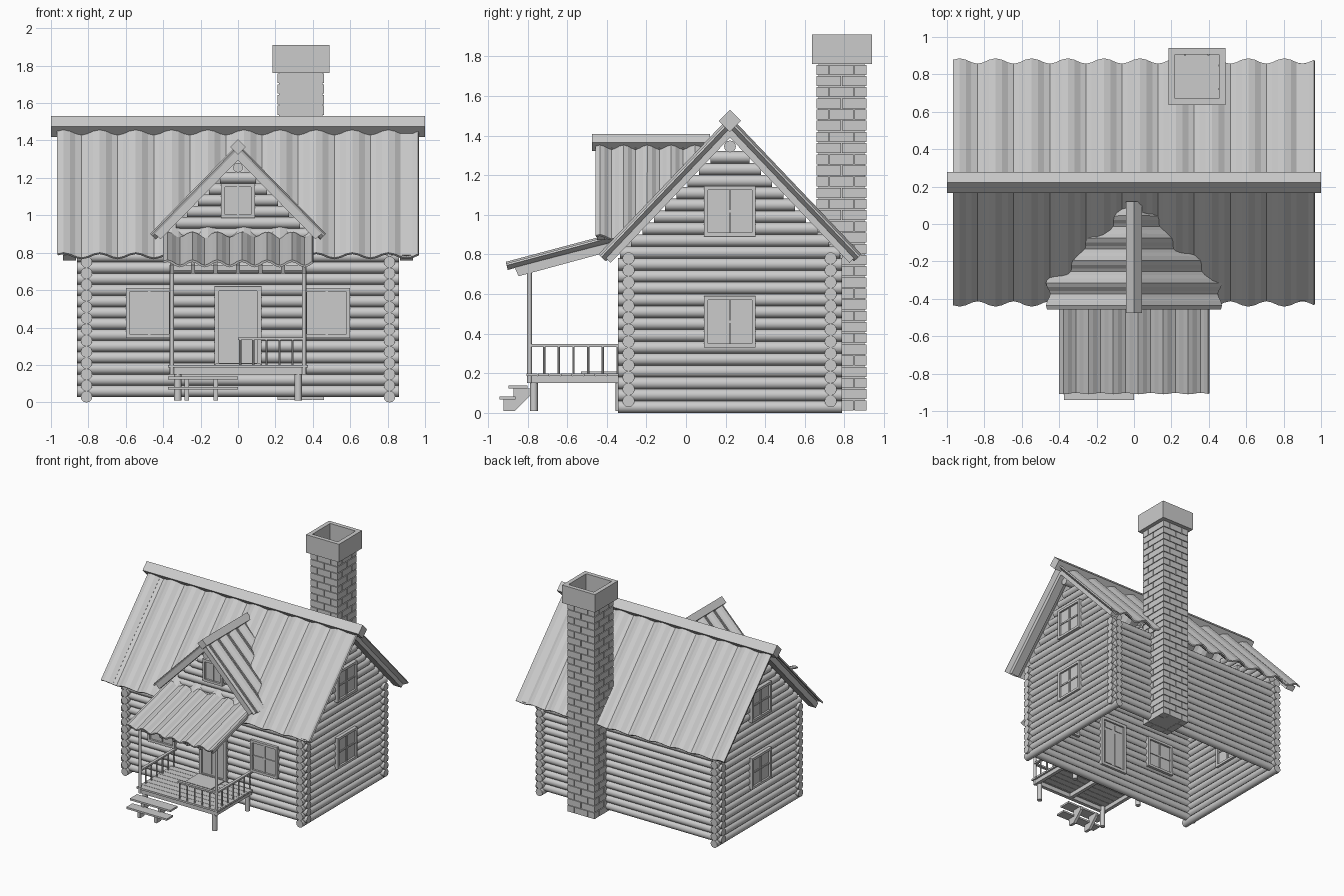
import bpy, bmesh
from math import sin, pi, radians, sqrt
from mathutils import Vector, Matrix

if "Cube" in bpy.data.objects:
    bpy.data.objects.remove(bpy.data.objects["Cube"])

R, PITCH = 0.031, 0.06
CY = 0.222                      # ridge line in y
SLOPE, RIDGE = 1.05, 1.46       # main roof
D_SLOPE, D_RIDGE = 1.02, 1.35   # dormer roof


def finish(name, bm, smooth=False):
    bmesh.ops.recalc_face_normals(bm, faces=bm.faces)
    me = bpy.data.meshes.new(name)
    bm.to_mesh(me)
    bm.free()
    if smooth:
        me.shade_smooth()
        me.set_sharp_from_angle(angle=radians(40))
    ob = bpy.data.objects.new(name, me)
    bpy.context.collection.objects.link(ob)
    return ob


def prism(bm, pts, axis, lo, hi):
    """Extrude a 2D outline along x (points are y,z) or y (points are x,z)."""
    put = (lambda a, p: (a, p[0], p[1])) if axis == 'x' else (lambda a, p: (p[0], a, p[1]))
    A = [bm.verts.new(put(lo, p)) for p in pts]
    B = [bm.verts.new(put(hi, p)) for p in pts]
    bm.faces.new(A)
    bm.faces.new(B[::-1])
    for i in range(len(pts)):
        j = (i + 1) % len(pts)
        bm.faces.new((A[i], B[i], B[j], A[j]))


def slab(bm, axis, u0, u1, z0, z1, d0, d1):
    prism(bm, [(u0, z0), (u1, z0), (u1, z1), (u0, z1)], axis, d0, d1)


def box(bm, x0, x1, y0, y1, z0, z1):
    slab(bm, 'x', y0, y1, z0, z1, x0, x1)


def rod(bm, p, q, r, n=12):
    p, q = Vector(p), Vector(q)
    d = q - p
    m = Matrix.Translation((p + q) / 2) @ Vector((0, 0, 1)).rotation_difference(d).to_matrix().to_4x4()
    bmesh.ops.create_cone(bm, cap_ends=True, segments=n, radius1=r, radius2=r, depth=d.length, matrix=m)


def sheet(name, a0, a1, waves, amp, top, low, axis, cut=None):
    """Corrugated sheet: waves run along `axis`, from 2D point top to low."""
    bm = bmesh.new()
    d = Vector(low) - Vector(top)
    n = Vector((-d.y, d.x)).normalized()
    if n.y < 0:
        n = -n
    N, rows = waves * 6, []
    for i in range(N + 1):
        off = n * amp * sin(2 * pi * i / 6 + pi / 6)
        a = a0 + (a1 - a0) * i / N
        row = []
        for e in (top, low):
            u, z = Vector(e) + off
            row.append(bm.verts.new((a, u, z) if axis == 'x' else (u, a, z)))
        rows.append(row)
    for r, s in zip(rows, rows[1:]):
        bm.faces.new((r[0], r[1], s[1], s[0]))
    if cut:   # trim where the sheet sinks into the main roof
        bmesh.ops.bisect_plane(bm, geom=bm.verts[:] + bm.edges[:] + bm.faces[:],
                               plane_co=cut[0], plane_no=cut[1], clear_outer=True)
    ob = finish(name, bm)
    m = ob.modifiers.new("thickness", 'SOLIDIFY')
    m.thickness, m.offset = 0.012, 0


def chevron(bm, c, half, apex_top, slope, thick, axis, lo, hi):
    """Inverted V of bargeboards with square-cut ends."""
    k = thick * slope / (1 + slope * slope)
    zt, zb = apex_top - half * slope, apex_top - thick - (half - k) * slope
    prism(bm, [(c, apex_top), (c + half, zt), (c + half - k, zb), (c, apex_top - thick),
               (c - half + k, zb), (c - half, zt)], axis, lo, hi)


# log walls with gables
bm = bmesh.new()
for i in range(13):
    z = 0.06 + PITCH * i
    for y in (-0.29, 0.73):
        rod(bm, (-0.86, y, z), (0.86, y, z), R)
for i in range(22):
    z = 0.03 + PITCH * i
    h = min(0.565, (1.425 - z - R) / SLOPE)
    for x in (-0.81, 0.81):
        rod(bm, (x, CY - h, z), (x, CY + h, z), R)
rod(bm, (-0.9, CY, 1.345), (0.9, CY, 1.345), 0.03)
finish("log_walls", bm, True)

# dormer log front
bm = bmesh.new()
for i in range(13, 20):
    z = 0.06 + PITCH * i
    h = min(0.42, (1.33 - z - R) / D_SLOPE)
    rod(bm, (-h, -0.29, z), (h, -0.29, z), R)
rod(bm, (0, -0.43, 1.255), (0, 0, 1.255), 0.026)
finish("dormer_logs", bm, True)

# main roof
for s, nm in ((-1, "front"), (1, "back")):
    sheet("main_roof_" + nm, -0.965, 0.965, 10, 0.02, (CY, RIDGE),
          (CY + s * 0.645, RIDGE - 0.645 * SLOPE), 'x')
bm = bmesh.new()
for x in (-0.9, 0.9):
    chevron(bm, CY, 0.635, 1.455, SLOPE, 0.065, 'x', x - 0.035, x + 0.035)
finish("main_bargeboards", bm)
bm = bmesh.new()
h = 0.056
prism(bm, [(CY - h, 1.474), (CY, 1.474 - h), (CY + h, 1.474), (CY, 1.474 + h)], 'x', -1, 1)
finish("main_ridge_beam", bm)

# dormer roof
for s, nm in ((-1, "left"), (1, "right")):
    sheet("dormer_roof_" + nm, -0.455, 0.145, 5, 0.016, (0, D_RIDGE),
          (s * 0.455, D_RIDGE - 0.455 * D_SLOPE), 'y',
          ((0, CY, RIDGE - 0.03), (0, SLOPE, -1)))
bm = bmesh.new()
chevron(bm, 0, 0.445, 1.355, D_SLOPE, 0.06, 'y', -0.45, -0.41)
finish("dormer_bargeboards", bm)
bm = bmesh.new()
h = 0.042
prism(bm, [(-h, 1.365), (0, 1.365 - h), (h, 1.365), (0, 1.365 + h)], 'y', -0.475, 0.12)
finish("dormer_ridge_beam", bm)


# windows and door
def frame(bm, axis, c, w, z0, z1, d, b=0.02, t=0.05):
    u0, u1 = c - w / 2, c + w / 2
    slab(bm, axis, u0, u0 + b, z0, z1, d - t, d + t)
    slab(bm, axis, u1 - b, u1, z0, z1, d - t, d + t)
    slab(bm, axis, u0 + b, u1 - b, z1 - b, z1, d - t, d + t)
    slab(bm, axis, u0 + b, u1 - b, z0, z0 + b, d - t, d + t)


def window(name, axis, c, w, z0, z1, d, cross=True):
    bm = bmesh.new()
    frame(bm, axis, c, w, z0, z1, d)
    slab(bm, axis, c - w / 2 + 0.01, c + w / 2 - 0.01, z0 + 0.01, z1 - 0.01, d - 0.034, d + 0.034)
    slab(bm, axis, c - 0.006, c + 0.006, z0 + 0.02, z1 - 0.02, d - 0.042, d + 0.042)
    if cross:
        zm = (z0 + z1) / 2
        slab(bm, axis, c - w / 2 + 0.02, c + w / 2 - 0.02, zm - 0.006, zm + 0.006, d - 0.041, d + 0.041)
    finish(name, bm)


for x, nm in ((-1, "left"), (1, "right")):
    window(nm + "_lower_window", 'x', CY, 0.26, 0.33, 0.59, x * 0.81)
    window(nm + "_upper_window", 'x', CY, 0.26, 0.89, 1.145, x * 0.81)
    window("front_window_" + nm, 'y', x * 0.475, 0.25, 0.345, 0.61, -0.29)
window("dormer_window", 'y', 0, 0.18, 0.985, 1.17, -0.29, False)
bm = bmesh.new()
frame(bm, 'y', 0, 0.25, 0.185, 0.62, -0.29, 0.024)
box(bm, -0.11, 0.11, -0.326, -0.254, 0.19, 0.61)
for s in (-1, 1):
    for z0, z1 in ((0.22, 0.51), (0.535, 0.58)):
        box(bm, s * 0.048 - 0.034, s * 0.048 + 0.034, -0.331, -0.249, z0, z1)
finish("door", bm)

# chimney: inset core, running-bond bricks, hollow cap
bm = bmesh.new()
X0, Y0, W, ROWS, G = 0.21, 0.66, 0.25, 31, 0.003
dz = 1.75 / ROWS
box(bm, X0 + 0.008, X0 + W - 0.008, Y0 + 0.008, Y0 + W - 0.008, 0.015, 1.765)
for k in range(ROWS):
    z = 0.01 + k * dz
    cuts = [0, 0.5, 1] if k % 2 else [0, 0.25, 0.75, 1]
    for i in range(len(cuts) - 1):
        for j in range(len(cuts) - 1):
            if len(cuts) == 4 and i == j == 1:
                continue
            e = [G if c not in (0, 1) else 0 for c in cuts]
            box(bm, X0 + W * cuts[i] + e[i], X0 + W * cuts[i + 1] - e[i + 1],
                Y0 + W * cuts[j] + e[j], Y0 + W * cuts[j + 1] - e[j + 1], z + G, z + dz - G)
finish("chimney_bricks", bm)
bm = bmesh.new()
xa, xb, ya, yb, t = 0.185, 0.49, 0.635, 0.94, 0.035
for c in ((xa, xb, ya, ya + t), (xa, xb, yb - t, yb), (xa, xa + t, ya + t, yb - t), (xb - t, xb, ya + t, yb - t)):
    box(bm, *c, 1.76, 1.91)
finish("chimney_cap", bm)

# porch roof with rafters and front beam
sheet("porch_roof", -0.4, 0.4, 6, 0.015, (-0.34, 0.892), (-0.905, 0.742), 'x')
bm = bmesh.new()
for x in (-0.353, -0.24, -0.12, 0, 0.12, 0.24, 0.353):
    prism(bm, [(-0.865, 0.735), (-0.845, 0.69), (-0.32, 0.832), (-0.32, 0.875)], 'x', x - 0.011, x + 0.011)
box(bm, -0.365, 0.365, -0.803, -0.777, 0.705, 0.735)
finish("porch_rafters", bm)

# porch deck, legs, posts
bm = bmesh.new()
for i in range(8):
    y = -0.805 + i * 0.058
    box(bm, -0.375, 0.375, y, y + 0.055, 0.185, 0.2)
box(bm, -0.36, 0.36, -0.795, -0.765, 0.15, 0.186)
for x in (-0.345, 0, 0.345):
    box(bm, x - 0.015, x + 0.015, -0.79, -0.33, 0.151, 0.186)
finish("porch_deck", bm)
bm = bmesh.new()
for x in (-1, 1):
    for y in (-0.768, -0.335):
        rod(bm, (x * 0.322, y, 0.01), (x * 0.322, y, 0.186), 0.02)
    rod(bm, (x * 0.353, -0.79, 0.15), (x * 0.353, -0.79, 0.735), 0.012)
finish("porch_posts_and_legs", bm, True)
bm = bmesh.new()
box(bm, -0.12, 0.12, -0.53, -0.35, 0.199, 0.208)
finish("doormat", bm)

# railings on both sides and the right half of the front
bm = bmesh.new()
for x in (-0.353, 0.353):
    box(bm, x - 0.012, x + 0.012, -0.79, -0.32, 0.333, 0.347)
    for i in range(1, 7):
        y = -0.79 + i * 0.074
        rod(bm, (x, y, 0.195), (x, y, 0.34), 0.006, 8)
box(bm, 0.0, 0.353, -0.802, -0.778, 0.333, 0.347)
for i in range(5):
    x = 0.012 + i * 0.07
    rod(bm, (x, -0.79, 0.195), (x, -0.79, 0.34), 0.006, 8)
finish("railings", bm)

# steps at the left half of the porch
bm = bmesh.new()
box(bm, -0.375, 0, -0.895, -0.8, 0.122, 0.137)
box(bm, -0.375, 0, -0.942, -0.86, 0.068, 0.083)
for x in (-0.275, -0.12):
    prism(bm, [(-0.92, 0.01), (-0.865, 0.01), (-0.78, 0.095), (-0.78, 0.124), (-0.87, 0.124),
               (-0.87, 0.07), (-0.92, 0.07)], 'x', x - 0.012, x + 0.012)
finish("porch_steps", bm)
